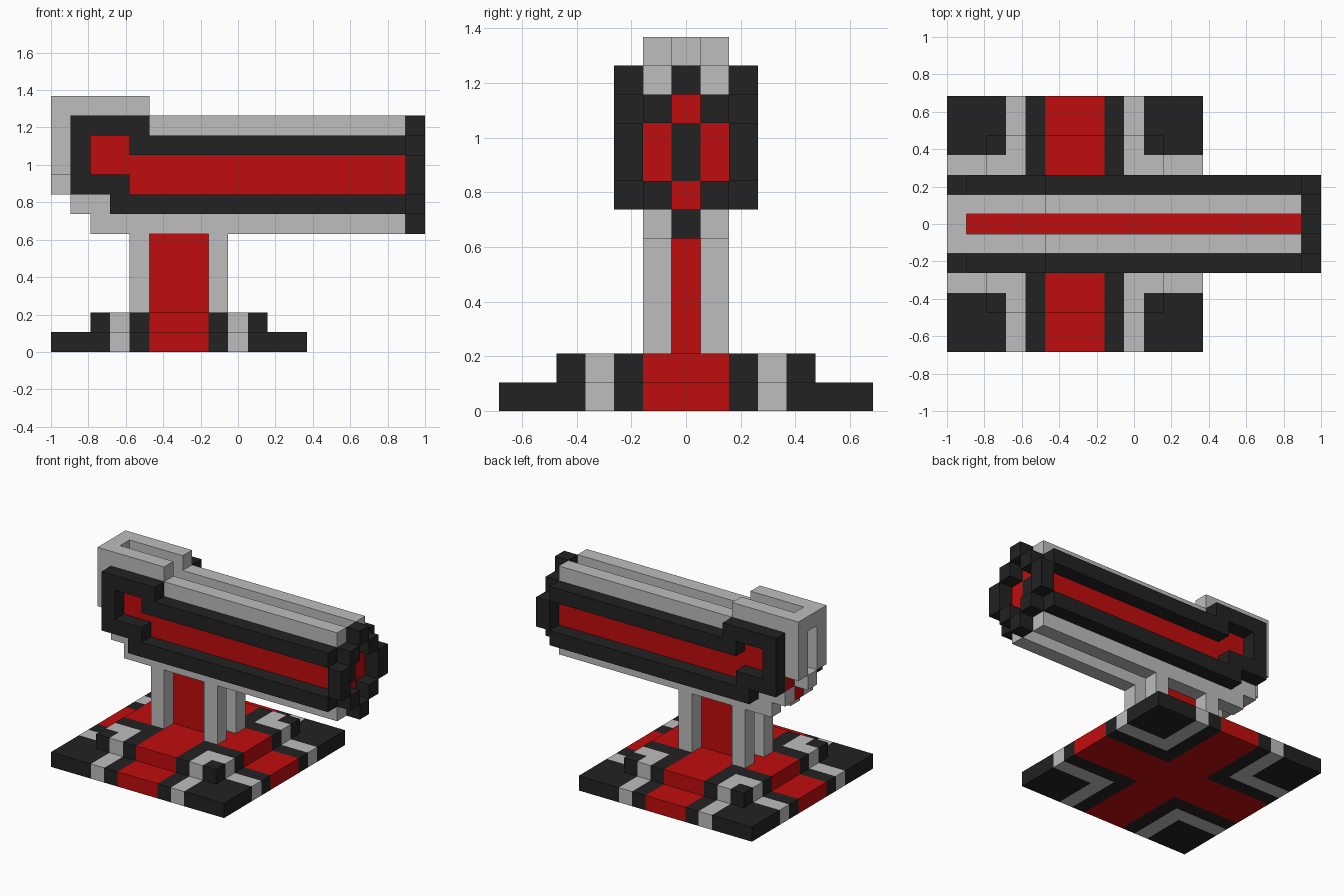
import bpy
import bmesh
from math import radians
from mathutils import Vector

if "Cube" in bpy.data.objects:
    bpy.data.objects.remove(bpy.data.objects["Cube"], do_unlink=True)

U = 2 / 19                        # edge of one block
ORIGIN = Vector((-1, -6.5 * U, 0))


def material(name, rgb):
    mat = bpy.data.materials.new(name)
    mat.use_nodes = True
    mat.diffuse_color = (*rgb, 1)
    mat.node_tree.nodes["Principled BSDF"].inputs["Base Color"].default_value = (*rgb, 1)
    return mat


MATS = {
    "black": material("matte black", (0.016, 0.016, 0.016)),
    "grey": material("light grey", (0.51, 0.51, 0.51)),
    "red": material("bright red", (0.53, 0.004, 0.004)),
}
COLOURS = list(MATS)
blocks = {}                       # cell -> (part, colour)


def fill(part, colour, xs, ys, zs):
    """Fill an inclusive range of blocks; later fills replace earlier ones."""
    for x in range(xs[0], xs[1] + 1):
        for y in range(ys[0], ys[1] + 1):
            for z in range(zs[0], zs[1] + 1):
                blocks[x, y, z] = (part, colour)


def fill_pair(part, colour, xs, y, zs):
    """Fill the same range on both sides of the middle plane."""
    for side in (y, 12 - y):
        fill(part, colour, xs, (side, side), zs)


# Stepped base: a red cross with nested corner bands
for z, inset in ((0, 0), (1, 2)):
    for x in range(inset, 13 - inset):
        for y in range(inset, 13 - inset):
            band = max(min(x, 12 - x), min(y, 12 - y))
            colour = "red" if band >= 5 else "grey" if band == 3 else "black"
            blocks[x, y, z] = ("stepped_base", colour)

# Pillar: red slab with four corner posts
fill("pillar_core", "red", (5, 7), (6, 6), (2, 5))
for x in (4, 8):
    fill_pair("pillar_posts", "grey", (x, x), 5, (2, 5))

# Red core along the middle of the barrel
fill("barrel_core", "red", (1, 17), (6, 6), (7, 10))
fill("barrel_core", "black", (17, 17), (6, 6), (8, 9))

# Grey shells either side of the core, stepped at the rear
fill_pair("barrel_shell", "grey", (0, 4), 5, (9, 12))
fill_pair("barrel_shell", "grey", (1, 17), 5, (7, 11))
fill_pair("barrel_shell", "grey", (2, 17), 5, (6, 6))
for z in (8, 12):
    fill("rear_bridge", "grey", (0, 0), (6, 6), (z, z))

# Red side stripes sunk inside the frames
fill_pair("side_stripe", "red", (4, 17), 5, (8, 9))
fill_pair("side_stripe", "red", (2, 3), 5, (9, 10))
fill_pair("side_stripe", "red", (1, 1), 5, (8, 8))

# Black frames around the stripes
for xs, zs in (((1, 1), (8, 11)), ((1, 4), (11, 11)), ((4, 17), (10, 10)),
               ((1, 3), (8, 8)), ((3, 17), (7, 7))):
    fill_pair("side_frame", "black", xs, 4, zs)

# Stepped ring at the muzzle
fill_pair("muzzle_ring", "black", (18, 18), 4, (8, 9))
for z in (7, 10):
    fill_pair("muzzle_ring", "black", (18, 18), 5, (z, z))
for z in (6, 11):
    fill("muzzle_ring", "black", (18, 18), (6, 6), (z, z))


def build(part):
    """Make one object from the exposed block sides of a part."""
    bm = bmesh.new()
    for cell, (owner, colour) in blocks.items():
        if owner != part:
            continue
        centre = Vector(cell) + Vector((0.5, 0.5, 0.5))
        for axis in range(3):
            for sign in (-1, 1):
                n = Vector((0, 0, 0))
                n[axis] = sign
                if tuple(int(c + d) for c, d in zip(cell, n)) in blocks:
                    continue
                a = Vector((0, 0, 0))
                a[(axis + 1) % 3] = 0.5
                b = n.cross(a)
                mid = centre + n * 0.5
                corners = (mid - a - b, mid + a - b, mid + a + b, mid - a + b)
                face = bm.faces.new([bm.verts.new(ORIGIN + p * U) for p in corners])
                face.material_index = COLOURS.index(colour)
    bmesh.ops.remove_doubles(bm, verts=bm.verts, dist=U / 100)
    bmesh.ops.dissolve_limit(bm, angle_limit=radians(1), verts=bm.verts,
                             edges=bm.edges, delimit={"MATERIAL"})
    mesh = bpy.data.meshes.new(part)
    bm.to_mesh(mesh)
    bm.free()
    for mat in MATS.values():
        mesh.materials.append(mat)
    bpy.context.collection.objects.link(bpy.data.objects.new(part, mesh))


for name in dict.fromkeys(owner for owner, _ in blocks.values()):
    build(name)
